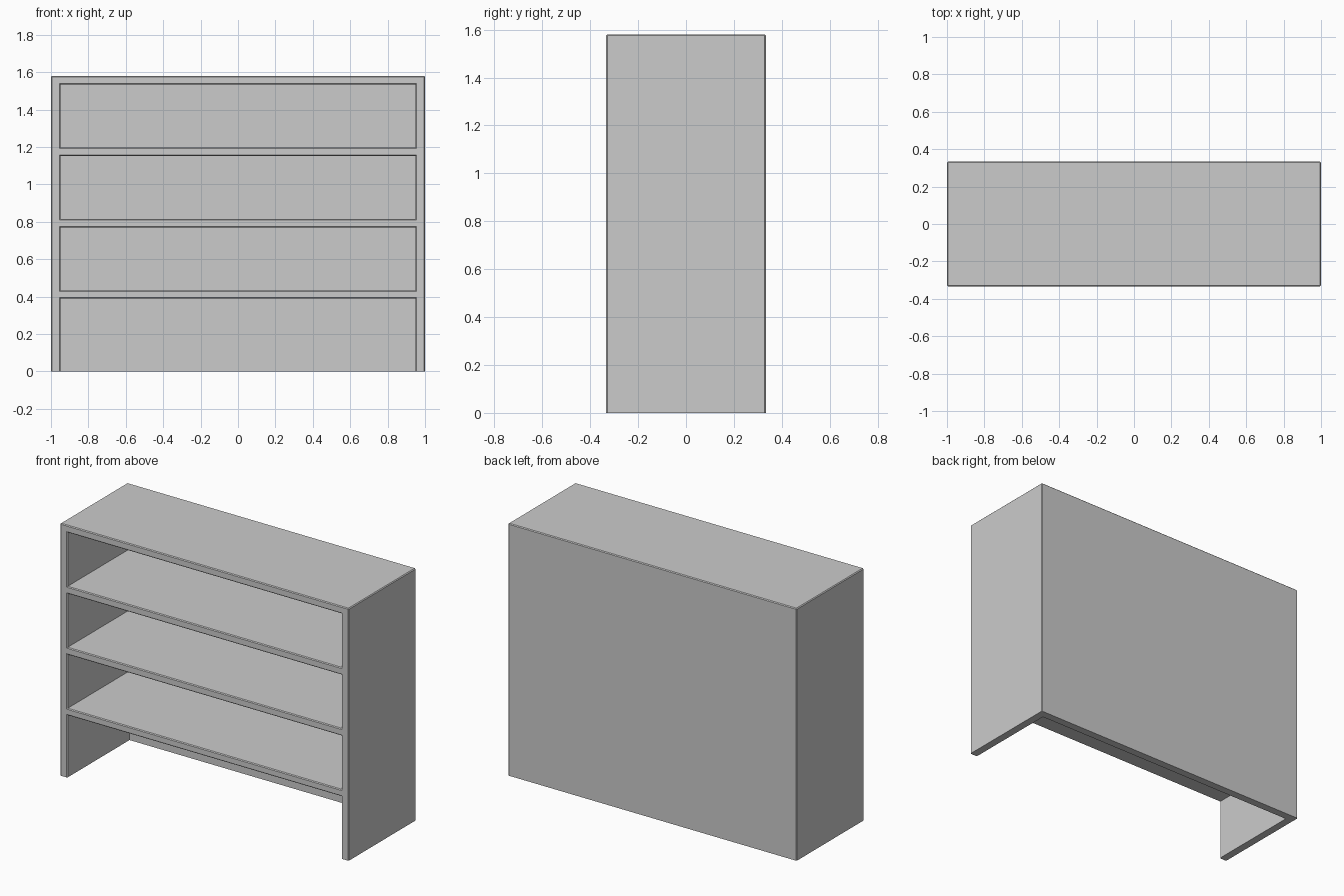
import bpy, bmesh

if "Cube" in bpy.data.objects:
    bpy.data.objects.remove(bpy.data.objects["Cube"])

W, D, H = 2.0, 0.666, 1.58      # overall size
T = 0.05                        # side and back thickness
OPENINGS = [(-0.1, 0.39), (0.433, 0.77), (0.815, 1.152), (1.197, 1.535)]
BEVEL = 0.005


def box(name, x0, x1, y0, y1, z0, z1):
    bm = bmesh.new()
    bmesh.ops.create_cube(bm, size=1)
    for v in bm.verts:
        v.co = (x1 if v.co.x > 0 else x0,
                y1 if v.co.y > 0 else y0,
                z1 if v.co.z > 0 else z0)
    mesh = bpy.data.meshes.new(name)
    bm.to_mesh(mesh)
    bm.free()
    ob = bpy.data.objects.new(name, mesh)
    bpy.context.collection.objects.link(ob)
    return ob


# Solid block: top, sides, back and shelves are one piece
shelf_unit = box("shelf_unit", -W / 2, W / 2, -D / 2, D / 2, 0, H)

# Hollow out the compartments; the lowest one is open at the floor
cutters = []
for z0, z1 in OPENINGS:
    c = box("compartment_cutter", -W / 2 + T, W / 2 - T, -D / 2 - 0.1, D / 2 - T, z0, z1)
    c.hide_render = True
    cutters.append(c)
    mod = shelf_unit.modifiers.new("compartment", 'BOOLEAN')
    mod.operation = 'DIFFERENCE'
    mod.solver = 'EXACT'
    mod.object = c

# Bake the cuts, then remove the helpers
deps = bpy.context.evaluated_depsgraph_get()
bm = bmesh.new()
bm.from_object(shelf_unit, deps)
shelf_unit.modifiers.clear()
for c in cutters:
    bpy.data.objects.remove(c)

# Ease all outer edges slightly, leaving the inside corners and floor edges sharp
bmesh.ops.remove_doubles(bm, verts=bm.verts, dist=1e-5)
bmesh.ops.dissolve_limit(bm, angle_limit=0.01, verts=bm.verts, edges=bm.edges)
bm.normal_update()
edges = [e for e in bm.edges
         if len(e.link_faces) == 2 and e.calc_face_angle_signed() > 0.5
         and max(v.co.z for v in e.verts) > 0.001]
bmesh.ops.bevel(bm, geom=edges, offset=BEVEL, offset_type='OFFSET',
                segments=1, profile=0.5, affect='EDGES', clamp_overlap=True)
bm.to_mesh(shelf_unit.data)
bm.free()
